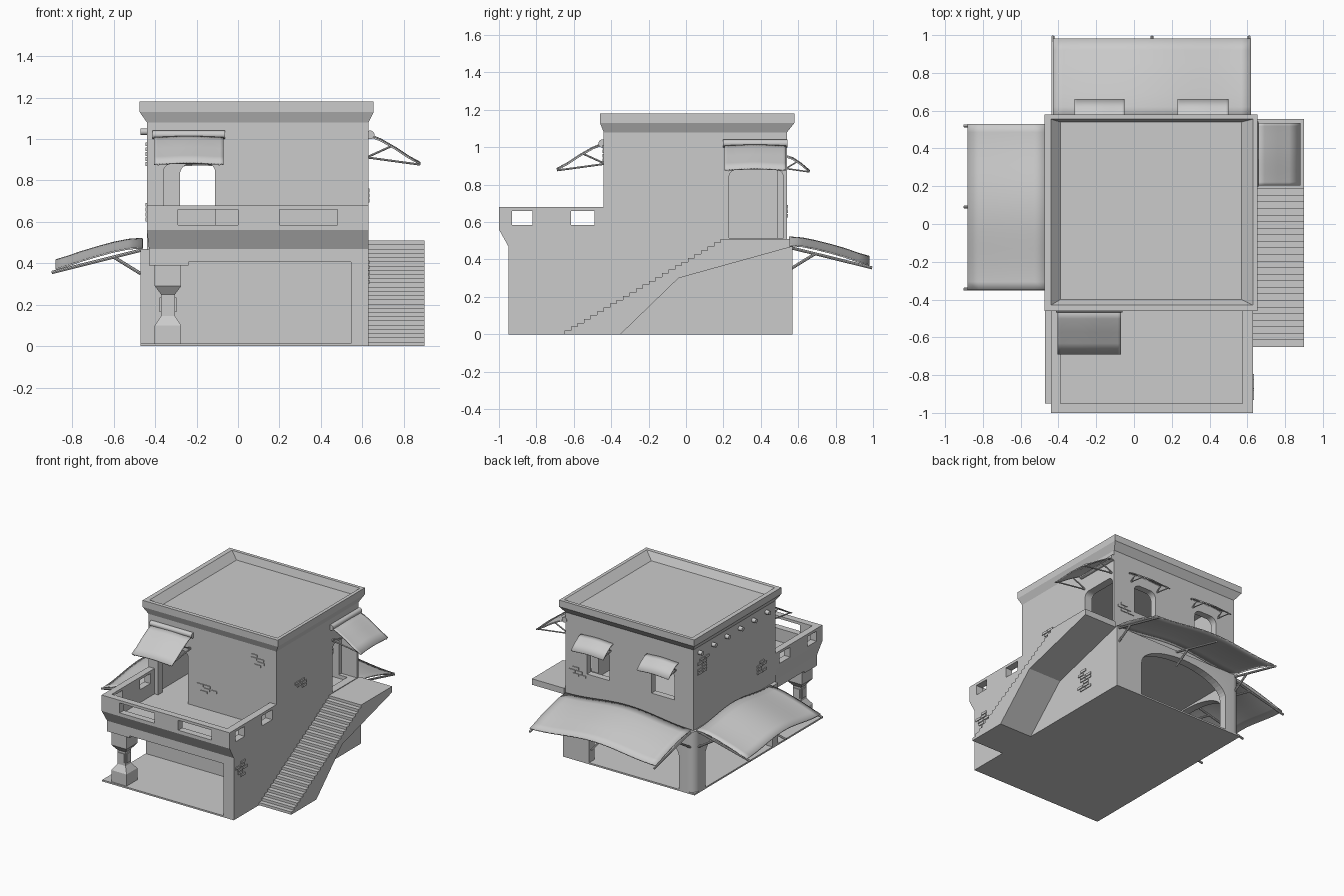
import bpy, bmesh, math, random
from mathutils import Vector

if "Cube" in bpy.data.objects:
    bpy.data.objects.remove(bpy.data.objects["Cube"])

random.seed(4)


def finish(name, bm, smooth=False):
    bmesh.ops.recalc_face_normals(bm, faces=bm.faces)
    me = bpy.data.meshes.new(name)
    bm.to_mesh(me)
    bm.free()
    ob = bpy.data.objects.new(name, me)
    bpy.context.collection.objects.link(ob)
    bpy.ops.object.select_all(action='DESELECT')
    ob.select_set(True)
    bpy.context.view_layer.objects.active = ob
    if smooth:
        bpy.ops.object.shade_smooth_by_angle(angle=math.radians(40))
    return ob


def skin(bm, rings):
    """Closed loft through rings of equal point count."""
    vs = [[bm.verts.new(p) for p in r] for r in rings]
    n = len(vs[0])
    for a, b in zip(vs, vs[1:]):
        for i in range(n):
            bm.faces.new((a[i], a[(i + 1) % n], b[(i + 1) % n], b[i]))
    bm.faces.new(vs[0])
    bm.faces.new(vs[-1])


def loft(name, rects):
    """Stack of rectangles (x0, x1, y0, y1, z)."""
    bm = bmesh.new()
    skin(bm, [[(a, c, z), (b, c, z), (b, d, z), (a, d, z)] for a, b, c, d, z in rects])
    return finish(name, bm)


def box(name, x0, x1, y0, y1, z0, z1):
    return loft(name, [(x0, x1, y0, y1, z0), (x0, x1, y0, y1, z1)])


def prism(name, outline, axis, a, b, smooth=False):
    put = {'x': lambda u, v, w: (w, u, v), 'y': lambda u, v, w: (u, w, v),
           'z': lambda u, v, w: (u, v, w)}[axis]
    bm = bmesh.new()
    skin(bm, [[put(u, v, w) for u, v in outline] for w in (a, b)])
    return finish(name, bm, smooth)


def arch(u0, u1, z0, z1, ru, rz, n=8):
    """Opening outline with elliptical upper corners."""
    pts = [(u0, z0), (u1, z0)]
    for c, start in ((u1 - ru, 0), (u0 + ru, math.pi / 2)):
        for i in range(n + 1):
            t = start + math.pi / 2 * i / n
            p = (c + ru * math.cos(t), z1 - rz + rz * math.sin(t))
            if (Vector(p) - Vector(pts[-1])).length > 1e-4:
                pts.append(p)
    return pts


def cut(target, *cutters):
    bpy.context.view_layer.objects.active = target
    for c in cutters:
        m = target.modifiers.new('cut', 'BOOLEAN')
        m.operation, m.solver, m.object = 'DIFFERENCE', 'EXACT', c
        bpy.ops.object.modifier_apply(modifier=m.name)
        bpy.data.objects.remove(c)


def wall(side, u, v, z, base):
    """Point at u along a wall, v outwards from it."""
    return {'front': (u, -base - v, z), 'back': (u, base + v, z),
            'left': (-base - v, u, z), 'right': (base + v, u, z)}[side]


def rods(name, pairs, r, n=8):
    bm = bmesh.new()
    for p, q in pairs:
        p, q = Vector(p), Vector(q)
        d = (q - p).normalized()
        s = d.orthogonal().normalized()
        t = d.cross(s)
        skin(bm, [[c + r * (s * math.cos(k * math.tau / n) + t * math.sin(k * math.tau / n))
                   for k in range(n)] for c in (p, q)])
    return finish(name, bm, True)


def awning(name, side, base, u0, u1, profile, wave, poles, pole, strut, r):
    """Curved cloth with support poles and struts."""
    n = 20
    bm = bmesh.new()
    g = [[bm.verts.new(wall(side, u0 + (u1 - u0) * i / n, v,
                            z - wave * math.cos(math.tau * i / n), base))
          for i in range(n + 1)] for v, z in profile]
    for a, b in zip(g, g[1:]):
        for i in range(n):
            bm.faces.new((a[i], a[i + 1], b[i + 1], b[i]))
    ob = finish(name + '_cloth', bm, True)
    m = ob.modifiers.new('thickness', 'SOLIDIFY')
    m.thickness, m.offset = 0.008, 0
    rods(name + '_poles', [(wall(side, u, *a, base), wall(side, u, *b, base))
                           for u in poles for a, b in (pole, strut)], r)


# Ground floor: slab, rounded-corner room with arches, porch wall
box('floor_slab', -.47, .63, -.95, .57, 0, .012)
corner = [(-.47 + .06 - .06 * math.sin(t), .57 - .06 + .06 * math.cos(t))
          for t in [math.pi / 2 * i / 8 for i in range(9)]]
room = prism('ground_room', [(-.47, -.43), (.63, -.43), (.63, .57)] + corner, 'z', 0, .47, True)
cut(room,
    box('c', -.41, .57, -.38, .51, .012, .43),
    prism('c', arch(-.34, .41, .012, .42, .375, .16, 12), 'y', .4, .7),
    prism('c', arch(-.36, .44, .012, .42, .4, .16, 12), 'x', -.6, -.4))
box('porch_side_wall', .545, .63, -.95, -.42, 0, .47)
box('porch_front_beam', -.43, .55, -.95, -.86, .405, .47)
box('porch_side_beam', -.43, -.36, -.95, -.42, .405, .47)

# Porch column
cx, cy = -.338, -.875
loft('porch_column', [(cx - h, cx + h, cy - h, cy + h, z) for h, z in
     ((.064, 0), (.064, .10), (.034, .145), (.034, .25), (.064, .29), (.064, .40))])
box('column_corbel', -.43, -.24, -.95, -.80, .39, .41)
for i, (a, b) in enumerate(((1, 0), (-1, 0), (0, 1), (0, -1))):
    x, y = cx + a * .034, cy + b * .034
    box('column_panel', x - (.006 if a else .025), x + (.006 if a else .025),
        y - (.006 if b else .025), y + (.006 if b else .025), .165, .235)

# Balcony with flared front and pierced parapet
bal = loft('balcony', [(-.43, .63, -.95, -.42, .47), (-.44, .63, -1, -.42, .56),
                       (-.44, .63, -1, -.42, .68)])
cut(bal, box('c', -.39, .575, -.95, -.3, .488, .8),
    box('c', -.29, 0, -1.1, -.9, .585, .66), box('c', .2, .48, -1.1, -.9, .585, .66),
    box('c', -.6, .8, -.93, -.82, .585, .66), box('c', -.6, .8, -.615, -.49, .585, .66))

# Upper storey with flared cornice and recessed roof
up = loft('upper_storey', [
    (-.44, .63, -.44, .54, .465), (-.44, .63, -.44, .54, 1.08),
    (-.475, .655, -.46, .58, 1.13), (-.475, .655, -.46, .58, 1.18),
    (-.44, .63, -.43, .555, 1.18), (-.39, .57, -.40, .54, 1.125)])
cut(up, box('c', -.39, .57, -.39, .49, .488, 1.06),
    prism('c', arch(-.36, -.11, .488, .88, .04, .04), 'y', -.6, -.3),
    prism('c', arch(.23, .52, .515, .88, .04, .04), 'x', .5, .8),
    prism('c', arch(-.28, -.09, .66, .88, .05, .05), 'y', .4, .7),
    prism('c', arch(.26, .45, .66, .88, .05, .05), 'y', .4, .7))

# Outside stair with landing
n = 25
steps = []
for i in range(n):
    y = -.65 + .87 * i / n
    steps += [(y, .51 * i / n), (y, .51 * (i + 1) / n)]
prism('outside_stair', steps + [(.555, .51), (.555, .465), (-.04, .30), (-.35, 0)], 'x', .63, .90)

# Door awnings, each with a rolled header
door = [(.01, 1.015), (.06, .995), (.13, .955), (.19, .915), (.25, .882)]
for side, base, u0, u1 in (('front', .44, -.405, -.07), ('right', .63, .205, .535)):
    awning(side + '_door_awning', side, base, u0, u1, door, .003, (u0 + .02, u1 - .02),
           ((0, .91), (.25, .876)), ((0, .915), (.11, .965)), .005)
    rods(side + '_awning_header', [(wall(side, u0 - .008, .008, 1.02, base),
                                    wall(side, u1 + .008, .008, 1.02, base))], .021, 12)

# Window awnings
for k, (u0, u1) in enumerate(((-.315, -.05), (.23, .50))):
    awning('window_awning', 'back', .54, u0, u1,
           [(0, .95), (.03, .94), (.075, .91), (.12, .872)], .003, (u0 + .02, u1 - .02),
           ((0, .885), (.12, .868)), ((0, .89), (.05, .92)), .004)

# Large shade awnings over the arches
awning('back_shade', 'back', .55, -.43, .62,
       [(0, .497), (.07, .492), (.14, .478), (.22, .458), (.3, .435), (.37, .41), (.43, .393)],
       .022, (-.43, .095, .61), ((0, .465), (.445, .355)), ((.01, .35), (.14, .43)), .008)
awning('left_shade', 'left', .46, -.35, .53,
       [(0, .497), (.07, .492), (.14, .478), (.22, .456), (.3, .432), (.36, .411), (.42, .393)],
       .022, (-.345, .09, .52), ((0, .465), (.44, .355)), ((.01, .35), (.14, .43)), .008)

# Roof beam ends on the left wall
rods('roof_beam_ends', [((-.40, .47 - .16 * i, 1.035), (-.47, .47 - .16 * i, 1.035))
                        for i in range(6)], .016, 12)

# Patches of exposed brick
for side, base, u, z, rows in (
        ('front', .44, .48, .97, 4), ('front', .44, .06, .64, 3), ('right', .63, -.13, .73, 3),
        ('right', .63, -.84, .36, 5), ('right', .63, .22, .2, 7), ('back', .54, .55, .66, 3),
        ('left', .44, .42, .93, 5), ('left', .44, -.24, .65, 4)):
    bm = bmesh.new()
    for r in range(rows):
        count = random.choice((1, 2, 2))
        s = u - .032 * count + random.choice((-.028, 0, .028))
        for c in range(count):
            a, b = s + c * .058, s + c * .058 + .052
            lo = z + (r - rows / 2) * .024
            skin(bm, [[wall(side, p, v, q, base) for p, q in
                       ((a, lo), (b, lo), (b, lo + .018), (a, lo + .018))] for v in (-.005, .006)])
    finish('brick_patch', bm)
